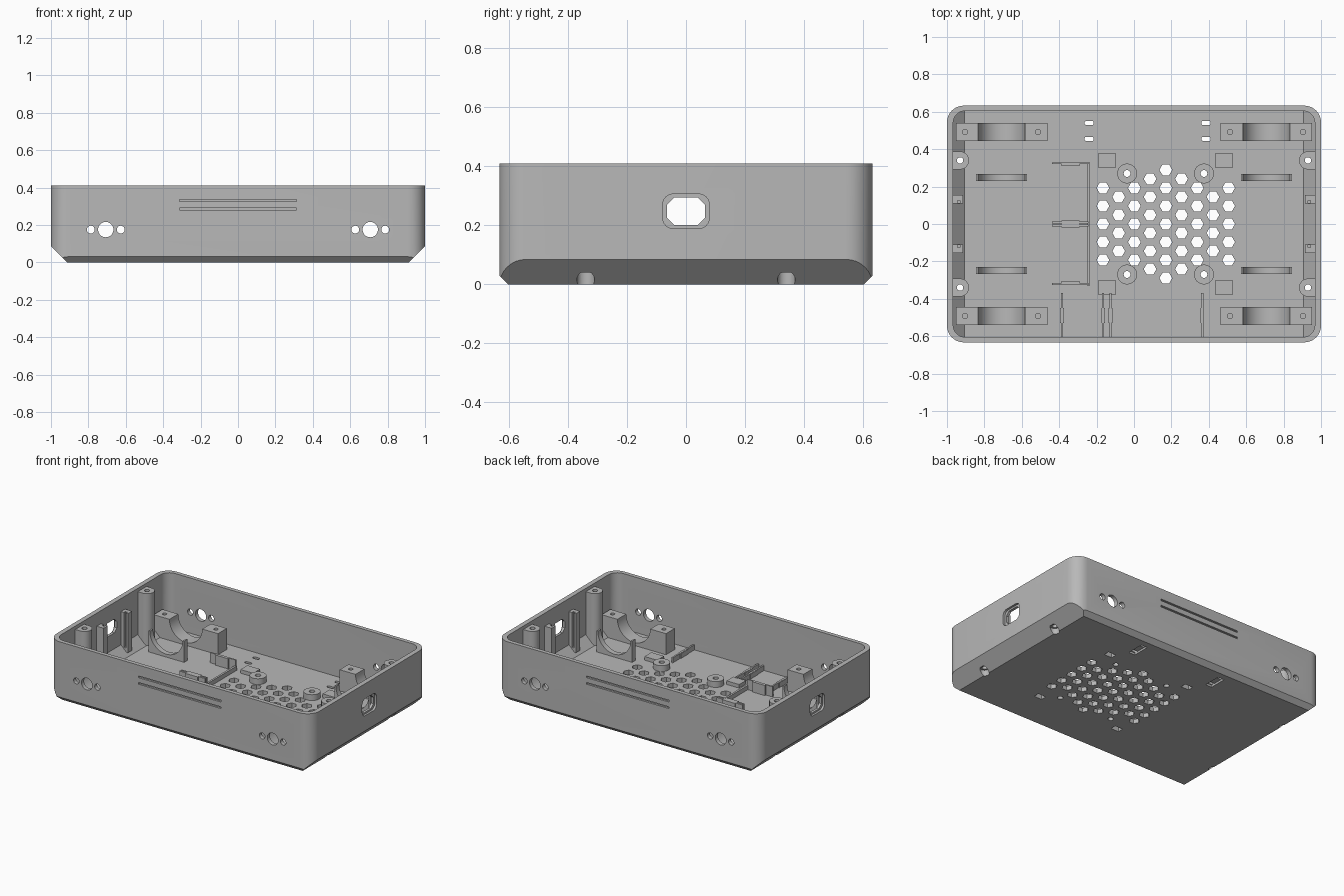
import bpy, bmesh
from math import sin, cos, pi, radians
from mathutils import Vector

old = bpy.data.objects.get("Cube")
if old:
    bpy.data.objects.remove(old, do_unlink=True)

grey = bpy.data.materials.new("plain grey")
grey.use_nodes = True
grey.diffuse_color = (0.48, 0.48, 0.48, 1)
grey.node_tree.nodes["Principled BSDF"].inputs["Base Color"].default_value = (0.48, 0.48, 0.48, 1)

SIDES = (-1, 1)
CORNERS = [(sx, sy) for sx in SIDES for sy in SIDES]


def circle(cx, cy, r, n=32):
    return [(cx + r * cos(2 * pi * i / n), cy + r * sin(2 * pi * i / n)) for i in range(n)]


def rect(cx, cy, w, h, r=0, n=1):
    """Rectangle outline; corners are cut (n=1) or rounded (n>1) when r is set."""
    pts = []
    for k, (sx, sy) in enumerate([(1, 1), (-1, 1), (-1, -1), (1, -1)]):
        ox, oy = cx + sx * (w / 2 - r), cy + sy * (h / 2 - r)
        if r == 0:
            pts.append((ox, oy))
            continue
        for i in range(n + 1):
            a = pi / 2 * (k + i / n)
            pts.append((ox + r * cos(a), oy + r * sin(a)))
    return pts


def extrude(bm, pts, axis, lo, hi):
    place = {"x": lambda u, v, t: (t, u, v),
             "y": lambda u, v, t: (u, t, v),
             "z": lambda u, v, t: (u, v, t)}[axis]
    a = [bm.verts.new(place(u, v, lo)) for u, v in pts]
    b = [bm.verts.new(place(u, v, hi)) for u, v in pts]
    bm.faces.new(a[::-1])
    bm.faces.new(b)
    for i in range(len(pts)):
        j = (i + 1) % len(pts)
        bm.faces.new((a[i], a[j], b[j], b[i]))


def finish(name, bm):
    bmesh.ops.recalc_face_normals(bm, faces=bm.faces[:])
    mesh = bpy.data.meshes.new(name)
    bm.to_mesh(mesh)
    bm.free()
    mesh.materials.append(grey)
    ob = bpy.data.objects.new(name, mesh)
    bpy.context.scene.collection.objects.link(ob)
    return ob


def make(name, shapes):
    bm = bmesh.new()
    for shape in shapes:
        extrude(bm, *shape)
    return finish(name, bm)


def tub(name, hx, hy, r, z0, z1, cx, cy):
    """Rounded block with chamfered bottom edges."""
    bm = bmesh.new()
    extrude(bm, rect(0, 0, 2 * hx, 2 * hy, r, 8), "z", z0, z1)
    for s in SIDES:
        for size, co, no in ((cx, (s * (hx - cx), 0, z0), (s, 0, -1)),
                             (cy, (0, s * (hy - cy), z0), (0, s, -1))):
            if size:
                bmesh.ops.bisect_plane(bm, geom=bm.verts[:] + bm.edges[:] + bm.faces[:],
                                       plane_co=Vector(co), plane_no=Vector(no), clear_outer=True)
                bmesh.ops.holes_fill(bm, edges=[e for e in bm.edges if e.is_boundary], sides=0)
    return finish(name, bm)


def combine(ob, tool, op="DIFFERENCE", keep=False):
    mod = ob.modifiers.new("cut", "BOOLEAN")
    mod.operation, mod.solver, mod.object = op, "EXACT", tool
    bpy.context.view_layer.objects.active = ob
    bpy.ops.object.modifier_apply(modifier=mod.name)
    if not keep:
        bpy.data.objects.remove(tool, do_unlink=True)


# Case shell
case = tub("case_shell", 1, 0.633, 0.09, 0, 0.41, 0.085, 0.03)
limit = tub("limit", 0.999, 0.632, 0.09, 0.001, 0.409, 0.085, 0.03)
combine(case, tub("cavity", 0.967, 0.605, 0.065, 0.03, 0.5, 0.062, 0))

# Shallow recesses: port surrounds, long grooves, tie channels, foot pockets, screw heads
PADS = [(x, s * 0.34) for x in (-0.145, 0.48) for s in SIDES]
pocket = [(rect(x, y, 0.06, 0.04), "z", -0.1, 0.04) for x, y in PADS]
screw_head = [(circle(sx * 0.93, sy * 0.34, 0.03), "z", -0.1, 0.04) for sx, sy in CORNERS]
recess = list(pocket)
for s in SIDES:
    recess.append((rect(0, 0.248, 0.157, 0.117, 0.035, 6), "x", s * 0.985, s * 1.1))
    for z in (0.285, 0.33):
        recess.append((rect(0, z, 0.625, 0.012), "y", s * 0.62, s * 0.7))
for x in (-0.24, 0.385):
    recess.append((rect(x, 0.498, 0.048, 0.12), "z", -0.1, 0.014))
combine(case, make("recesses", recess))

# Through holes: ports, side openings, tie slots, honeycomb vent
STANDOFFS = [(x, s * 0.27) for x in (-0.037, 0.374) for s in SIDES]
bore = [(circle(x, y, 0.018, 24), "z", -0.1, 0.2) for x, y in STANDOFFS]
holes = list(bore)
for s in SIDES:
    holes.append((rect(0, 0.248, 0.128, 0.094, 0.025), "x", s * 0.9, s * 1.1))
    for sx in SIDES:
        for dx, r in ((-0.08, 0.021), (0, 0.041), (0.08, 0.021)):
            holes.append((circle(sx * 0.707 + dx, 0.175, r), "y", s * 0.55, s * 0.7))
for x in (-0.24, 0.385):
    for y in (0.455, 0.54):
        holes.append((rect(x, y, 0.048, 0.022, 0.008, 3), "z", -0.1, 0.1))
for col in range(-4, 5):
    count = (7, 6, 5, 4, 5)[abs(col)]
    for row in range(count):
        holes.append((circle(0.17 + col * 0.084, (row - (count - 1) / 2) * 0.0965, 0.034, 6),
                      "z", -0.1, 0.1))
combine(case, make("holes", holes))
combine(case, make("screw_heads", screw_head))

# Corner screw pillars
for sx, sy in CORNERS:
    x, y = sx * 0.93, sy * 0.34
    pillar = make("screw_pillar", [(circle(x, y, 0.048), "z", 0.005, 0.387)])
    web = make("web", [(rect(sx * 0.957, y, 0.054, 0.096), "z", 0.006, 0.387)])
    combine(pillar, web, "UNION")
    combine(pillar, limit, "INTERSECT", keep=True)
    combine(pillar, make("head", [(circle(x, y, 0.03), "z", -0.1, 0.04)]))
    drill = [(circle(x, y, 0.017, 24), "z", -0.1, 0.5)]
    combine(pillar, make("drill", drill))
    combine(case, make("drill", drill))

# Round cradles with screw tabs, and slim cradles further in
for sx, sy in CORNERS:
    x = sx * 0.708
    block = make("cradle_block", [(rect(x, sy * 0.492, 0.49, 0.096), "z", 0.015, 0.175)])
    combine(block, limit, "INTERSECT", keep=True)
    combine(block, make("bed", [(circle(x, 0.175, 0.125, 48), "y", sy * 0.4, sy * 0.6)]))
    combine(block, make("drill", [(circle(x + d, sy * 0.492, 0.014, 20), "z", 0.08, 0.3)
                                  for d in (-0.195, 0.195)]))
    slim = make("slim_cradle", [(rect(x, sy * 0.249, 0.273, 0.036), "z", 0.015, 0.175)])
    combine(slim, make("bed", [(circle(x, 0.175, 0.125, 48), "y", sy * 0.2, sy * 0.3)]))

# Slotted board clips beside the ports
for sx, sy in CORNERS:
    clip = make("board_clip", [(rect(sx * 0.947, sy * 0.132, 0.064, 0.045), "z", 0.05, 0.32)])
    combine(clip, limit, "INTERSECT", keep=True)
    combine(clip, make("slot", [(rect(sx * 0.937, sy * 0.115, 0.016, 0.022), "z", 0.08, 0.4)]))

# Board standoffs and foot pads
for (x, y), b in zip(STANDOFFS, bore):
    combine(make("standoff", [(circle(x, y, 0.053), "z", 0.015, 0.07)]), make("bore", [b]))
for (x, y), p in zip(PADS, pocket):
    combine(make("foot_pad", [(rect(x, y, 0.096, 0.075), "z", 0.015, 0.055)]), make("pocket", [p]))

# Bracket: low back rail with cross plates and thicker grips
make("bracket_rail", [(rect(-0.243, 0, 0.014, 0.655), "z", 0.02, 0.06)])
for y in (-0.32, -0.008, 0.008, 0.325):
    make("bracket_plate", [(rect(-0.34, y, 0.195, 0.01), "z", 0.02, 0.1)])
for y in (-0.314, 0, 0.319):
    w = 0.04 if y == 0 else 0.02
    make("bracket_grip", [(rect(-0.34, y, 0.095, w), "z", 0.02, 0.1)])

# Front guide ribs with small bulges
for x in (-0.385, -0.165, -0.125, 0.365):
    make("guide_rib", [(rect(x, -0.49, 0.011, 0.24), "z", 0.02, 0.065)])
    make("rib_bulge", [(rect(x, -0.49, 0.02, 0.08), "z", 0.02, 0.064)])

# Smooth round surfaces, keep edges sharp
bpy.data.objects.remove(limit, do_unlink=True)
bpy.ops.object.select_all(action="DESELECT")
for ob in bpy.context.scene.objects:
    if ob.type == "MESH":
        ob.select_set(True)
bpy.context.view_layer.objects.active = case
bpy.ops.object.shade_smooth_by_angle(angle=radians(25))
